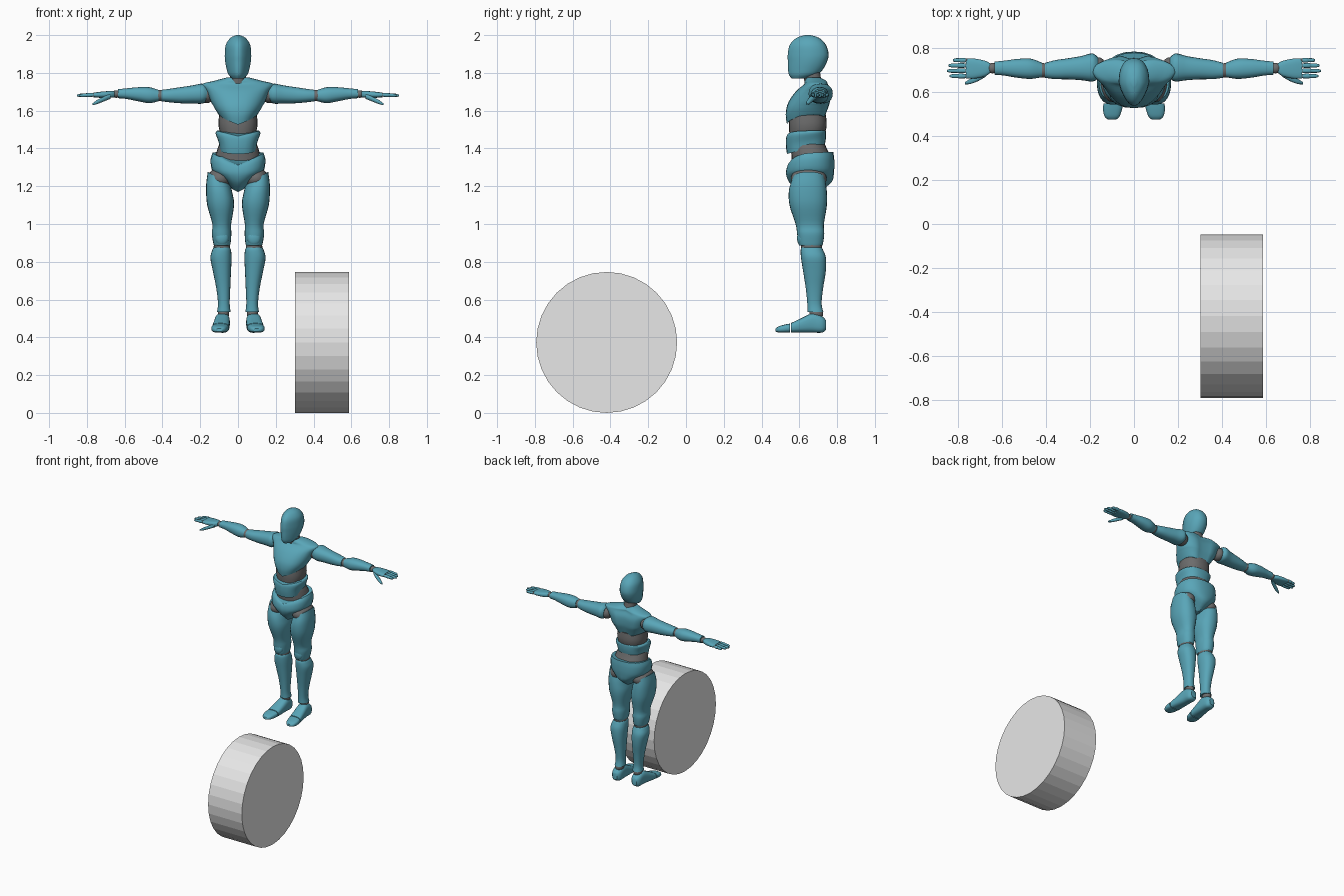
import bpy
import bmesh
import math
from mathutils import Vector, Matrix

default_cube = bpy.data.objects.get("Cube")
if default_cube:
    bpy.data.objects.remove(default_cube, do_unlink=True)


def make_material(name, red, green, blue):
    material = bpy.data.materials.new(name)
    material.use_nodes = True
    colour = (red, green, blue, 1)
    material.diffuse_color = colour
    shader = material.node_tree.nodes["Principled BSDF"]
    shader.inputs["Base Color"].default_value = colour
    return material


teal = make_material("teal shell", .10, .38, .48)
grey = make_material("grey joint", .15, .15, .15)
pale = make_material("pale grey", .8, .8, .8)


def finish(name, bm, material, sharp_angle=40):
    """Turn a bmesh into a shaded object."""
    bmesh.ops.recalc_face_normals(bm, faces=bm.faces[:])
    mesh = bpy.data.meshes.new(name)
    bm.to_mesh(mesh)
    bm.free()
    mesh.materials.append(material)
    mesh.shade_smooth()
    mesh.set_sharp_from_angle(angle=math.radians(sharp_angle))
    part = bpy.data.objects.new(name, mesh)
    bpy.context.collection.objects.link(part)
    return part


def spline(rings, steps):
    """Smoothly interpolate the cross-section values between key rings."""
    keys = [Vector(ring) for ring in rings]
    result = []
    for i in range(len(keys) - 1):
        before, start = keys[max(i - 1, 0)], keys[i]
        end, after = keys[i + 1], keys[min(i + 2, len(keys) - 1)]
        for step in range(steps):
            u = step / steps
            result.append((start * 2 + (end - before) * u
                           + (before * 2 - start * 5 + end * 4 - after) * u ** 2
                           + (start * 3 - before - end * 3 + after) * u ** 3) / 2)
    return result + [keys[-1]]


def loft(name, material, rings, axis="z", side=1, power=2.3, taper=0,
         warp=None, segments=24, steps=4):
    """Skin rings of (position, centre a, centre b, radius a, radius b)."""
    bm = bmesh.new()
    loops = []
    sections = spline(rings, steps)
    for index, (t, a, b, radius_a, radius_b) in enumerate(sections):
        loop = []
        for k in range(segments):
            angle = math.tau * k / segments
            c, s = math.cos(angle), math.sin(angle)
            narrow = 1 - taper * max(0, -s)
            u = a + radius_a * narrow * math.copysign(abs(c) ** (2 / power), c)
            v = b + radius_b * math.copysign(abs(s) ** (2 / power), s)
            point = Vector({"x": (t, u, v), "y": (u, t, v), "z": (u, v, t)}[axis])
            if warp:
                warp(point, index / (len(sections) - 1))
            point.x *= side
            loop.append(bm.verts.new(point))
        loops.append(loop)
    for low, high in zip(loops, loops[1:]):
        for k in range(segments):
            n = (k + 1) % segments
            bm.faces.new((low[k], low[n], high[n], high[k]))
    bm.faces.new(loops[0])
    bm.faces.new(loops[-1])
    return finish(name, bm, material)


def ball(name, material, centre, radii, side=1):
    bm = bmesh.new()
    place = Vector((centre[0] * side, centre[1], centre[2]))
    matrix = Matrix.Translation(place) @ Matrix.Diagonal(Vector(radii)).to_4x4()
    bmesh.ops.create_uvsphere(bm, u_segments=20, v_segments=12, radius=1, matrix=matrix)
    return finish(name, bm, material, 60)


# Rim shaping for the body shells
def shape_chest(p, s):
    rim = max(0, 1 - 3 * s)
    p.z += rim * (.4 * abs(p.x) + .1 * (p.y - .53))
    if p.y > .68:
        p.y -= .025 * math.exp(-(p.x / .04) ** 2)


def shape_abdomen(p, s):
    p.z += (1 - s) * .25 * (p.y - .53)
    if p.y < .64:
        p.z -= s * .03 * (1 - abs(p.x) / .12)


def shape_pelvis(p, s):
    p.z += max(0, 1 - 2 * s) * .5 * abs(p.x)
    front = max(0, min(1, (.72 - p.y) / .12))
    p.z -= s * s * .07 * front * (1 - abs(p.x) / .15)


def shape_thigh(p, s):
    p.z += max(0, s - .7) * 2 * (p.x - .1)


# Head and neck
loft("head", teal, [
    (1.77, 0, .60, .03, .04), (1.79, 0, .62, .05, .075), (1.82, 0, .633, .06, .093),
    (1.86, 0, .643, .068, .104), (1.9, 0, .647, .07, .108), (1.95, 0, .645, .064, .095),
    (1.985, 0, .645, .04, .06), (2, 0, .645, .01, .015)], taper=.4)
loft("neck", grey, [(1.72, 0, .68, .05, .05), (1.77, 0, .67, .042, .045),
                    (1.84, 0, .66, .045, .045)])

# Torso shells over a grey core
loft("chest", teal, [
    (1.525, 0, .64, .1, .105), (1.58, 0, .643, .122, .115), (1.64, 0, .655, .14, .115),
    (1.7, 0, .675, .165, .095), (1.74, 0, .69, .188, .065), (1.757, 0, .69, .13, .06),
    (1.775, 0, .68, .06, .045)], power=2.5, taper=.2, warp=shape_chest)
loft("torso_core", grey, [
    (1.26, 0, .66, .1, .1), (1.33, 0, .668, .122, .108), (1.4, 0, .65, .108, .095),
    (1.45, 0, .64, .09, .09), (1.52, 0, .645, .103, .1), (1.58, 0, .645, .1, .095)])
loft("abdomen", teal, [
    (1.37, 0, .635, .095, .1), (1.42, 0, .635, .103, .106), (1.47, 0, .635, .118, .106),
    (1.495, 0, .635, .112, .1)], power=2.6, warp=shape_abdomen)
loft("pelvis", teal, [
    (1.17, 0, .65, .03, .05), (1.22, 0, .66, .085, .11), (1.28, 0, .657, .135, .127),
    (1.34, 0, .66, .145, .125), (1.38, 0, .665, .135, .115)], warp=shape_pelvis)

for side, word in ((1, "left_"), (-1, "right_")):
    # Leg
    ball(word + "hip_joint", grey, (.095, .65, 1.24), (.065, .095, .06), side)
    loft(word + "thigh", teal, [
        (.885, .085, .66, .042, .06), (.9, .085, .66, .046, .066),
        (.95, .087, .66, .052, .072), (1, .086, .655, .05, .075),
        (1.1, .092, .647, .071, .099), (1.18, .099, .645, .07, .1),
        (1.24, .1, .65, .06, .085)], side=side, warp=shape_thigh)
    ball(word + "kneecap", teal, (.085, .608, .925), (.035, .02, .04), side)
    ball(word + "knee_joint", grey, (.085, .665, .88), (.044, .056, .04), side)
    loft(word + "shin", teal, [
        (.535, .075, .685, .036, .042), (.58, .075, .68, .031, .038),
        (.66, .078, .68, .037, .046), (.75, .085, .68, .048, .06),
        (.82, .09, .675, .056, .066), (.86, .087, .667, .05, .06),
        (.875, .086, .665, .043, .054)], side=side)
    ball(word + "ankle_joint", grey, (.077, .69, .525), (.03, .036, .035), side)

    # Foot and toes
    loft(word + "foot", teal, [
        (.742, .082, .465, .02, .025), (.72, .082, .468, .036, .043),
        (.67, .083, .476, .04, .051), (.61, .088, .463, .043, .038),
        (.555, .093, .45, .045, .025)], axis="y", side=side, power=2.8)
    loft(word + "toes", teal, [
        (.55, .094, .449, .045, .024), (.52, .098, .446, .043, .021),
        (.49, .1, .442, .034, .016), (.475, .1, .438, .018, .008)],
        axis="y", side=side, power=2.8)

    # Arm
    ball(word + "shoulder_joint", grey, (.165, .71, 1.685), (.04, .05, .045), side)
    loft(word + "upper_arm", teal, [
        (.165, .71, 1.69, .05, .04), (.19, .713, 1.69, .064, .053),
        (.24, .71, 1.686, .055, .048), (.3, .707, 1.682, .048, .043),
        (.36, .703, 1.68, .043, .036), (.405, .7, 1.68, .034, .03)], axis="x", side=side)
    ball(word + "elbow_joint", grey, (.415, .7, 1.68), (.03, .033, .03), side)
    loft(word + "forearm", teal, [
        (.42, .702, 1.68, .033, .03), (.47, .707, 1.682, .046, .042),
        (.53, .709, 1.687, .043, .037), (.59, .71, 1.69, .034, .028),
        (.635, .71, 1.69, .03, .024)], axis="x", side=side)
    ball(word + "wrist_joint", grey, (.645, .71, 1.688), (.025, .024, .02), side)

    # Hand
    loft(word + "palm", teal, [
        (.655, .71, 1.687, .022, .016), (.68, .708, 1.686, .036, .018),
        (.73, .708, 1.684, .046, .016), (.765, .708, 1.683, .045, .012)],
        axis="x", side=side, power=2.8)
    loft(word + "thumb", teal, [
        (.675, .685, 1.677, .014, .014), (.71, .665, 1.662, .014, .013),
        (.745, .65, 1.646, .012, .011), (.77, .641, 1.634, .005, .005)],
        axis="x", side=side, segments=12)
    fingers = ("index", "middle", "ring", "little")
    for number, (finger, tip) in enumerate(zip(fingers, (.84, .852, .846, .825))):
        y = .674 + .024 * number
        ball(word + finger + "_knuckle", grey, (.766, y, 1.684), (.009, .009, .009), side)
        length = tip - .768
        loft(word + finger + "_finger", teal, [
            (.768 + length * f, y, 1.684 - .004 * f, r, r)
            for f, r in ((0, .01), (.4, .011), (.45, .009), (.8, .009), (1, .004))],
            axis="x", side=side, segments=12, steps=2)

# Drum lying on its curved side
drum_bm = bmesh.new()
drum_matrix = Matrix.Translation((.445, -.42, .373)) @ Matrix.Rotation(math.pi / 2, 4, "Y")
bmesh.ops.create_cone(drum_bm, cap_ends=True, segments=32, radius1=.373, radius2=.373,
                      depth=.285, matrix=drum_matrix)
drum = finish("drum", drum_bm, pale)
drum.data.shade_flat()
